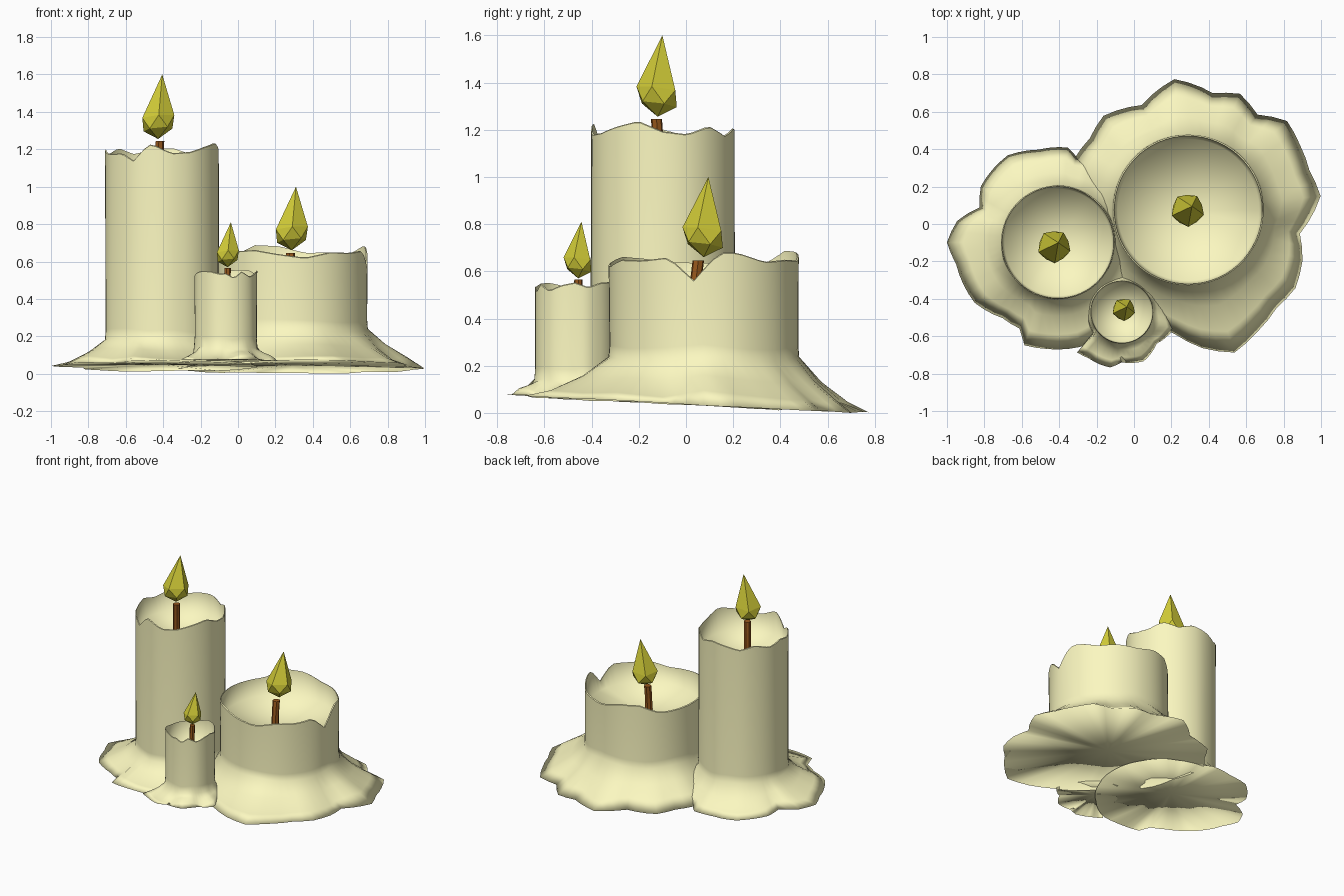
import bpy, bmesh, math, random

if "Cube" in bpy.data.objects:
    bpy.data.objects.remove(bpy.data.objects["Cube"])

random.seed(7)
N = 60  # segments around each candle
TAU = 2 * math.pi


def material(name, rgb):
    m = bpy.data.materials.new(name)
    m.diffuse_color = (*rgb, 1)
    m.use_nodes = True
    m.node_tree.nodes["Principled BSDF"].inputs["Base Color"].default_value = m.diffuse_color
    return m


WAX = material("wax", (0.97, 0.94, 0.53))
FLAME = material("flame", (0.66, 0.62, 0.04))
WICK = material("wick", (0.32, 0.10, 0.012))


def finish(name, bm, mat, smooth=False):
    bmesh.ops.recalc_face_normals(bm, faces=bm.faces)
    for f in bm.faces:
        f.smooth = smooth
    me = bpy.data.meshes.new(name)
    bm.to_mesh(me)
    bm.free()
    me.materials.append(mat)
    ob = bpy.data.objects.new(name, me)
    bpy.context.collection.objects.link(ob)


def sampler(points):
    """Periodic linear interpolation over (angle, value) pairs."""
    pts = sorted((a % TAU, v) for a, v in points)
    pts = [(pts[-1][0] - TAU, pts[-1][1])] + pts + [(pts[0][0] + TAU, pts[0][1])]

    def f(a):
        a %= TAU
        for (a0, v0), (a1, v1) in zip(pts, pts[1:]):
            if a0 <= a <= a1:
                return v0 + (v1 - v0) * (a - a0) / max(a1 - a0, 1e-6)
    return f


def jitter(n, amp):
    return sampler([(i * TAU / n, random.uniform(-amp, amp)) for i in range(n)])


def snap(a):
    return round(a * N / TAU) * TAU / N


def ground(y):
    # the melted base lies on a slight tilt
    return 0.04 - 0.052 * y


def candle(name, cx, cy, r, rim, skirt, notch, depth, outline, drop=0.0):
    edge = sampler([(snap(math.atan2(y - cy, x - cx)), math.hypot(x - cx, y - cy))
                    for x, y in outline])
    rim_j, mid_j, lip_j, top_j = jitter(18, 0.035), jitter(20, 0.02), jitter(20, 0.01), jitter(14, 0.015)
    flute = jitter(20, 0.004)
    bm = bmesh.new()
    rings = [[] for _ in range(8)]
    for i in range(N):
        a = i * TAU / N
        e = edge(a)
        d = abs((a - math.radians(notch) + math.pi) % TAU - math.pi)
        top = rim + rim_j(a) * min(1, r / 0.3) - depth * max(0, 1 - d / 0.27)
        lip = max(0, ground(cy + e * math.sin(a)) - drop + lip_j(a) * 0.5)
        s = skirt + top_j(a)
        w = r + flute(a)

        def mix(t):
            return r + (e - r) * t
        # inner wall, rim, outer wall, flared skirt
        prof = [(r * 0.94, rim - 0.15), (r * 0.982, top), (r, top - 0.004),
                (w, s + 0.05), (w + 0.004, s),
                (mix(0.33), s + (lip - s) * 0.43 + mid_j(a) * 0.6),
                (mix(0.7), s + (lip - s) * 0.78 + mid_j(a)),
                (e, lip)]
        for ring, (rr, z) in zip(rings, prof):
            ring.append(bm.verts.new((cx + rr * math.cos(a), cy + rr * math.sin(a), z)))
    for lo, hi in zip(rings, rings[1:]):
        for i in range(N):
            j = (i + 1) % N
            bm.faces.new((lo[i], lo[j], hi[j], hi[i]))
    # hollow floor and underside
    for ring, z in ((rings[0], rim - 0.21), (rings[-1], ground(cy) - drop + 0.01)):
        c = bm.verts.new((cx, cy, z))
        for i in range(N):
            bm.faces.new((ring[i], ring[(i + 1) % N], c))
    # crisp rim
    for ring in rings[1:3]:
        for i in range(N):
            bm.edges.get((ring[i], ring[(i + 1) % N])).smooth = False
    finish(name, bm, WAX, True)


def flame(name, x, y, z, h, r, tip):
    # stretched icosahedron: two staggered rings of five between two points
    bm = bmesh.new()
    bot = bm.verts.new((x, y, z))
    top = bm.verts.new((tip[0], tip[1], z + h))
    rings = []
    for k, (f, s) in enumerate(((0.15, 0.9), (0.34, 1.0))):
        rings.append([])
        for i in range(5):
            a = (i + k / 2) * TAU / 5 + 0.35
            dz = 0.04 * h * math.sin(a + 2.5)
            rings[k].append(bm.verts.new((x + r * s * math.cos(a), y + r * s * math.sin(a), z + f * h + dz)))
    lo, hi = rings
    for i in range(5):
        j = (i + 1) % 5
        bm.faces.new((bot, lo[j], lo[i]))
        bm.faces.new((lo[i], lo[j], hi[i]))
        bm.faces.new((lo[j], hi[j], hi[i]))
        bm.faces.new((hi[i], hi[j], top))
    finish(name, bm, FLAME)


def wick(name, x, y, z0, z1, r, lean):
    bm = bmesh.new()
    rings = []
    for k in range(4):
        t = k / 3
        rings.append([bm.verts.new((x + lean[0] * t * t + r * math.cos(i * TAU / 7),
                                    y + lean[1] * t * t + r * math.sin(i * TAU / 7),
                                    z0 + (z1 - z0) * t)) for i in range(7)])
    for lo, hi in zip(rings, rings[1:]):
        for i in range(7):
            j = (i + 1) % 7
            bm.faces.new((lo[i], lo[j], hi[j], hi[i]))
    bm.faces.new(rings[0][::-1])
    bm.faces.new(rings[-1])
    finish(name, bm, WICK)


# candles, each with the outline of its melted puddle
candle("tall_candle", -0.407, -0.098, 0.304, 1.205, 0.18, -120, 0.06, [
    (-1.0, -0.08), (-0.94, 0.04), (-0.83, 0.08), (-0.82, 0.2), (-0.67, 0.37), (-0.5, 0.4),
    (-0.36, 0.41), (-0.3, 0.36), (-0.05, 0.28), (0.1, 0.0), (0.05, -0.3), (-0.1, -0.52),
    (-0.3, -0.66), (-0.45, -0.67), (-0.58, -0.65), (-0.61, -0.56), (-0.72, -0.49),
    (-0.86, -0.41), (-0.95, -0.22)], 0.006)
candle("wide_candle", 0.29, 0.075, 0.403, 0.655, 0.23, -6, 0.11, [
    (0.22, 0.775), (0.42, 0.70), (0.58, 0.69), (0.68, 0.57), (0.80, 0.57), (0.9, 0.4),
    (0.94, 0.28), (1.0, 0.12), (0.88, -0.08), (0.89, -0.22), (0.85, -0.36), (0.75, -0.46),
    (0.65, -0.58), (0.53, -0.69), (0.4, -0.66), (0.22, -0.59), (0.0, -0.42), (-0.2, -0.2),
    (-0.28, 0.1), (-0.31, 0.37), (-0.22, 0.48), (-0.15, 0.59), (0.05, 0.64)])
candle("small_candle", -0.065, -0.471, 0.168, 0.535, 0.145, -75, 0.03, [
    (-0.3, -0.63), (-0.31, -0.68), (-0.24, -0.72), (-0.12, -0.768), (-0.06, -0.74),
    (0.06, -0.73), (0.13, -0.63), (0.21, -0.57), (0.17, -0.48), (0.1, -0.33),
    (-0.06, -0.25), (-0.22, -0.34), (-0.25, -0.48), (-0.22, -0.58)])

# wicks and flames
wick("tall_wick", -0.425, -0.115, 1.0, 1.245, 0.024, (0.007, -0.01))
wick("wide_wick", 0.28, 0.038, 0.45, 0.645, 0.025, (0.0, 0.014))
wick("small_wick", -0.06, -0.458, 0.33, 0.565, 0.018, (0.004, 0.002))
flame("tall_flame", -0.427, -0.12, 1.255, 0.345, 0.09, (-0.405, -0.1))
flame("wide_flame", 0.287, 0.075, 0.66, 0.34, 0.09, (0.31, 0.095))
flame("small_flame", -0.055, -0.457, 0.57, 0.24, 0.062, (-0.038, -0.443))
